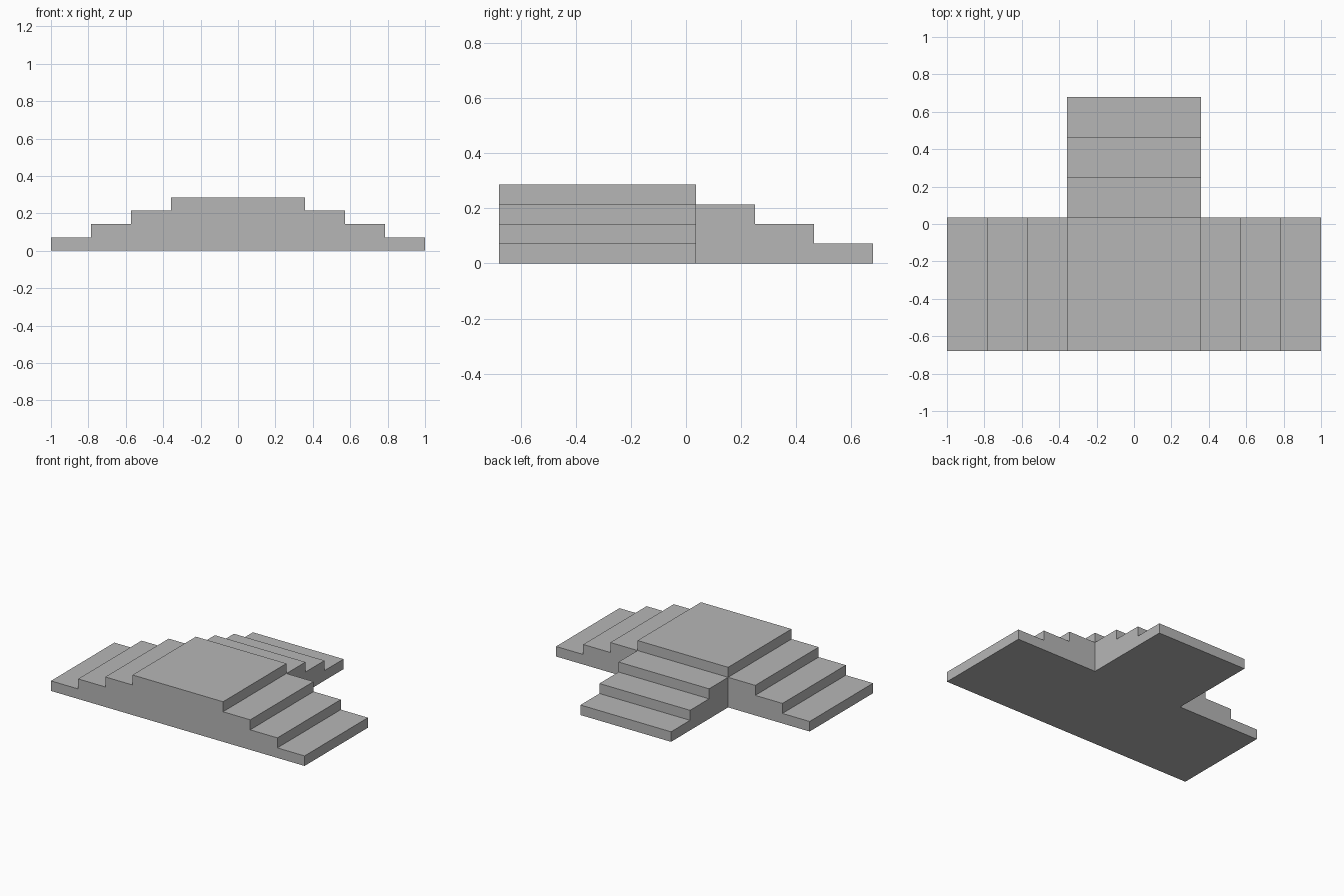
import bpy
import bmesh
import math
from mathutils import Matrix, Vector

cube = bpy.data.objects.get("Cube")
if cube:
    bpy.data.objects.remove(cube, do_unlink=True)

U = 1 / 14           # height of one step
RUN = 3 * U          # depth of one step
HALF = 5 * U         # half the width of the square platform
STEPS = 3
TOP = (STEPS + 1) * U
CENTRE = Matrix.Translation((0, -4.5 * U, 0))

stone = bpy.data.materials.new("stone grey")
stone.use_nodes = True
colour = (0.47, 0.47, 0.47, 1)
stone.diffuse_color = colour
stone.node_tree.nodes["Principled BSDF"].inputs["Base Color"].default_value = colour

bm = bmesh.new()


def face(points, matrix):
    bm.faces.new([bm.verts.new(matrix @ Vector(p)) for p in points])


def flight(angle):
    """Steps descending outward from one side of the platform, open where they join it."""
    matrix = CENTRE @ Matrix.Rotation(angle, 4, "Z")
    profile = [(HALF, TOP)]
    for i in range(STEPS):
        z = (STEPS - i) * U
        profile += [(HALF + i * RUN, z), (HALF + (i + 1) * RUN, z)]
    profile += [(HALF + STEPS * RUN, 0), (HALF, 0)]
    # treads, risers and underside
    for (x1, z1), (x2, z2) in zip(profile, profile[1:]):
        face([(x1, -HALF, z1), (x2, -HALF, z2), (x2, HALF, z2), (x1, HALF, z1)], matrix)
    # stepped side walls
    for y in (-HALF, HALF):
        face([(x, y, z) for x, z in profile[1:]], matrix)


# Flights to the left, back and right
for quarter in range(3):
    flight(quarter * math.pi / 2)

# Platform top and underside
for z in (TOP, 0):
    face([(-HALF, -HALF, z), (HALF, -HALF, z), (HALF, HALF, z), (-HALF, HALF, z)], CENTRE)

# Platform front wall
face([(-HALF, -HALF, 0), (HALF, -HALF, 0), (HALF, -HALF, TOP - U), (HALF, -HALF, TOP),
      (-HALF, -HALF, TOP), (-HALF, -HALF, TOP - U)], CENTRE)

# Weld into one solid and merge the flat seams
bmesh.ops.remove_doubles(bm, verts=bm.verts[:], dist=0.0001)
bmesh.ops.recalc_face_normals(bm, faces=bm.faces[:])
bmesh.ops.dissolve_limit(bm, angle_limit=math.radians(1), verts=bm.verts[:], edges=bm.edges[:])

mesh = bpy.data.meshes.new("stepped_platform")
bm.to_mesh(mesh)
bm.free()
mesh.materials.append(stone)
bpy.context.collection.objects.link(bpy.data.objects.new("stepped_platform", mesh))
